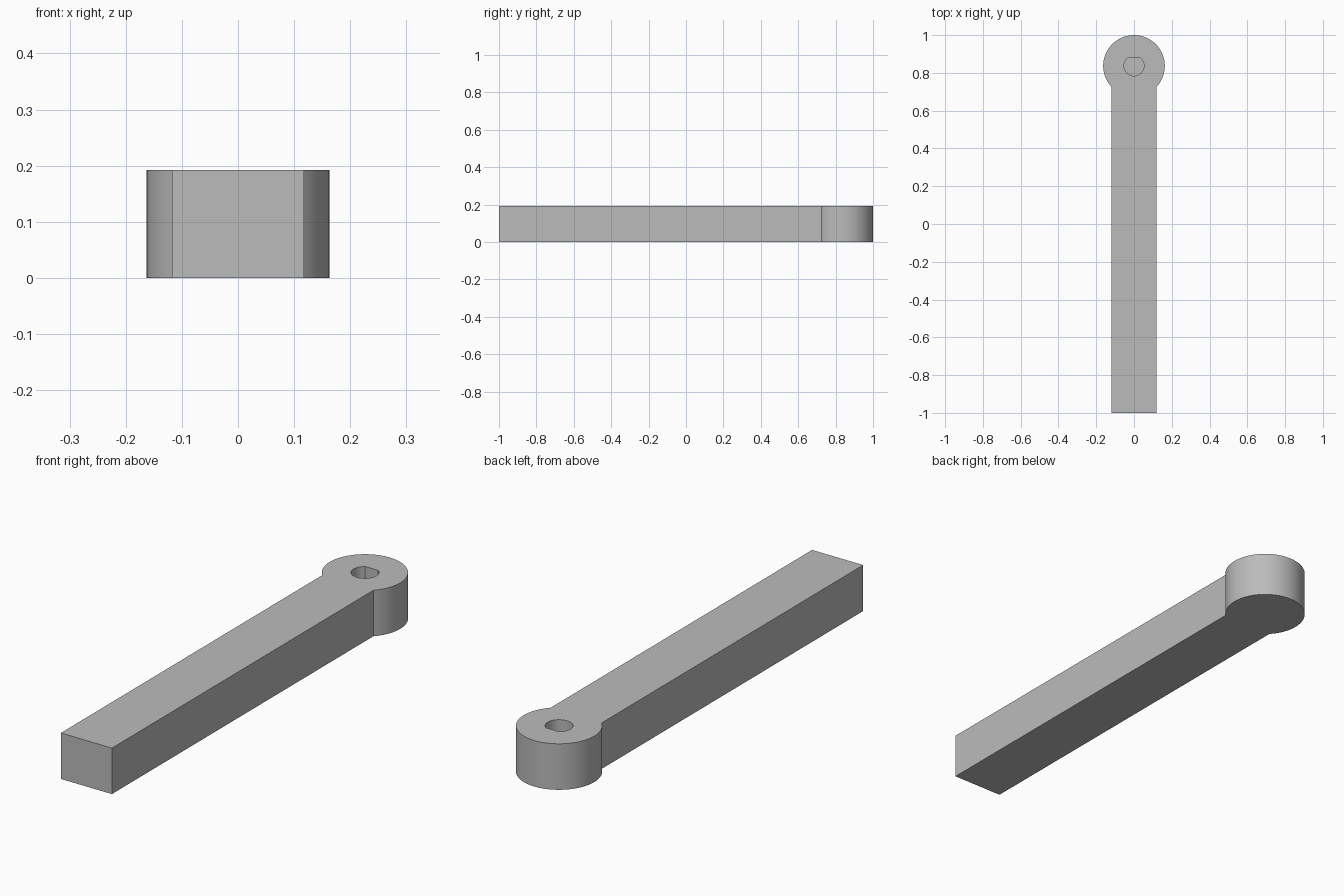
import bpy, bmesh, math

cube = bpy.data.objects.get("Cube")
if cube:
    bpy.data.objects.remove(cube, do_unlink=True)

HEIGHT = 0.192
HALF_WIDTH = 0.118
HEAD_RADIUS = 0.163
HEAD_Y = 1 - HEAD_RADIUS
HOLE_RADIUS = 0.053
HOLE_FLAT = 0.044
HOLE_FLOOR = 0.06

grey = bpy.data.materials.new("grey")
grey.use_nodes = True
colour = (0.5, 0.5, 0.5, 1)
grey.diffuse_color = colour
grey.node_tree.nodes["Principled BSDF"].inputs["Base Color"].default_value = colour


def arc(radius, start, end, steps):
    """Points along an arc around the head centre."""
    angles = [start + (end - start) * i / steps for i in range(steps + 1)]
    return [(radius * math.cos(a), HEAD_Y + radius * math.sin(a)) for a in angles]


def prism(name, outline, bottom, top):
    """Extrude a closed outline straight up."""
    bm = bmesh.new()
    face = bm.faces.new([bm.verts.new((x, y, bottom)) for x, y in outline])
    result = bmesh.ops.extrude_face_region(bm, geom=[face])
    verts = [v for v in result["geom"] if isinstance(v, bmesh.types.BMVert)]
    bmesh.ops.translate(bm, verts=verts, vec=(0, 0, top - bottom))
    bmesh.ops.recalc_face_normals(bm, faces=bm.faces[:])
    mesh = bpy.data.meshes.new(name)
    bm.to_mesh(mesh)
    bm.free()
    mesh.materials.append(grey)
    obj = bpy.data.objects.new(name, mesh)
    bpy.context.collection.objects.link(obj)
    return obj


# Straight bar running into a round head
join = math.acos(HALF_WIDTH / HEAD_RADIUS)
outline = [(-HALF_WIDTH, -1), (HALF_WIDTH, -1)]
outline += arc(HEAD_RADIUS, -join, math.pi + join, 72)
lever = prism("lever_arm", outline, 0, HEIGHT)

# Blind D-shaped shaft hole, flat side towards the tip
flat = math.asin(HOLE_FLAT / HOLE_RADIUS)
hole = arc(HOLE_RADIUS, math.pi - flat, 2 * math.pi + flat, 40)
cutter = prism("shaft_hole_cutter", hole, HOLE_FLOOR, HEIGHT + 0.1)
cutter.hide_render = True

bpy.ops.object.select_all(action="DESELECT")
lever.select_set(True)
bpy.context.view_layer.objects.active = lever
cut = lever.modifiers.new("shaft_hole", "BOOLEAN")
cut.operation = "DIFFERENCE"
cut.solver = "EXACT"
cut.object = cutter
bpy.ops.object.modifier_apply(modifier=cut.name)
bpy.data.objects.remove(cutter, do_unlink=True)

bpy.ops.object.shade_smooth_by_angle(angle=math.radians(30))
